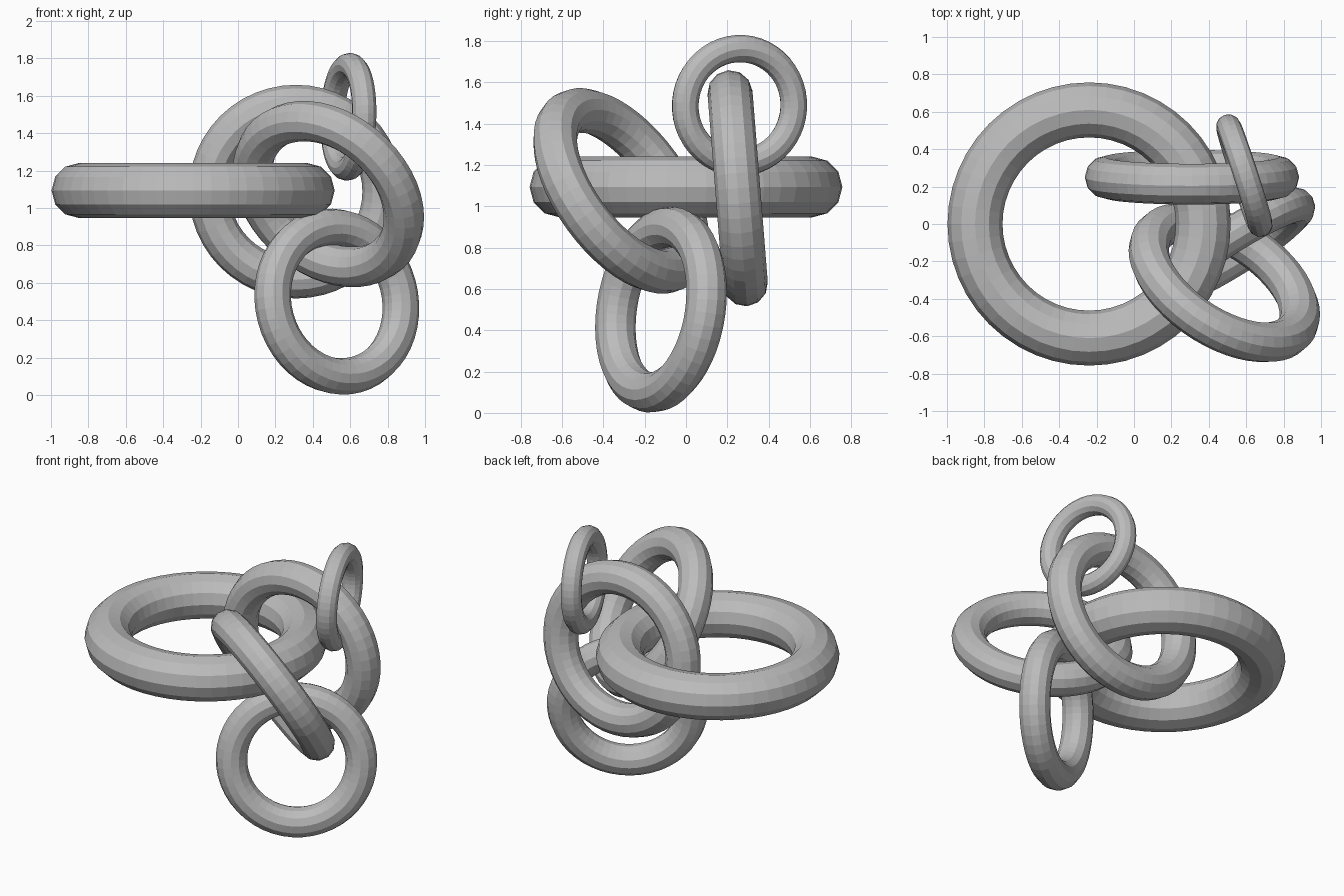
import bpy
from mathutils import Vector

if "Cube" in bpy.data.objects:
    bpy.data.objects.remove(bpy.data.objects["Cube"])

# Single grey material shared by all links
grey = bpy.data.materials.new("plain grey")
grey.diffuse_color = (0.5, 0.5, 0.5, 1)
grey.use_nodes = True
grey.node_tree.nodes["Principled BSDF"].inputs["Base Color"].default_value = grey.diffuse_color


def ring(name, centre, axis, major, minor):
    """Flat-faced torus whose hole points along axis."""
    turn = Vector((0, 0, 1)).rotation_difference(Vector(axis).normalized())
    bpy.ops.mesh.primitive_torus_add(
        location=centre, rotation=turn.to_euler(),
        major_radius=major, minor_radius=minor,
        major_segments=48, minor_segments=12)
    ob = bpy.context.object
    ob.name = name
    ob.data.materials.append(grey)
    bpy.ops.object.shade_flat()


# Interlocked rings
ring("large_flat_ring", (-0.24, 0, 1.093), (0, 0, 1), 0.61, 0.147)
ring("upright_ring", (0.31, 0.25, 1.087), (0, 1, 0.08), 0.464, 0.109)
ring("slanted_ring", (0.483, -0.313, 1.074), (0.468, 0.714, 0.521), 0.457, 0.108)
ring("lower_ring", (0.528, -0.121, 0.499), (0.53, -0.84, 0.14), 0.404, 0.098)
ring("small_top_ring", (0.59, 0.259, 1.487), (0.935, 0.303, -0.03), 0.276, 0.066)
